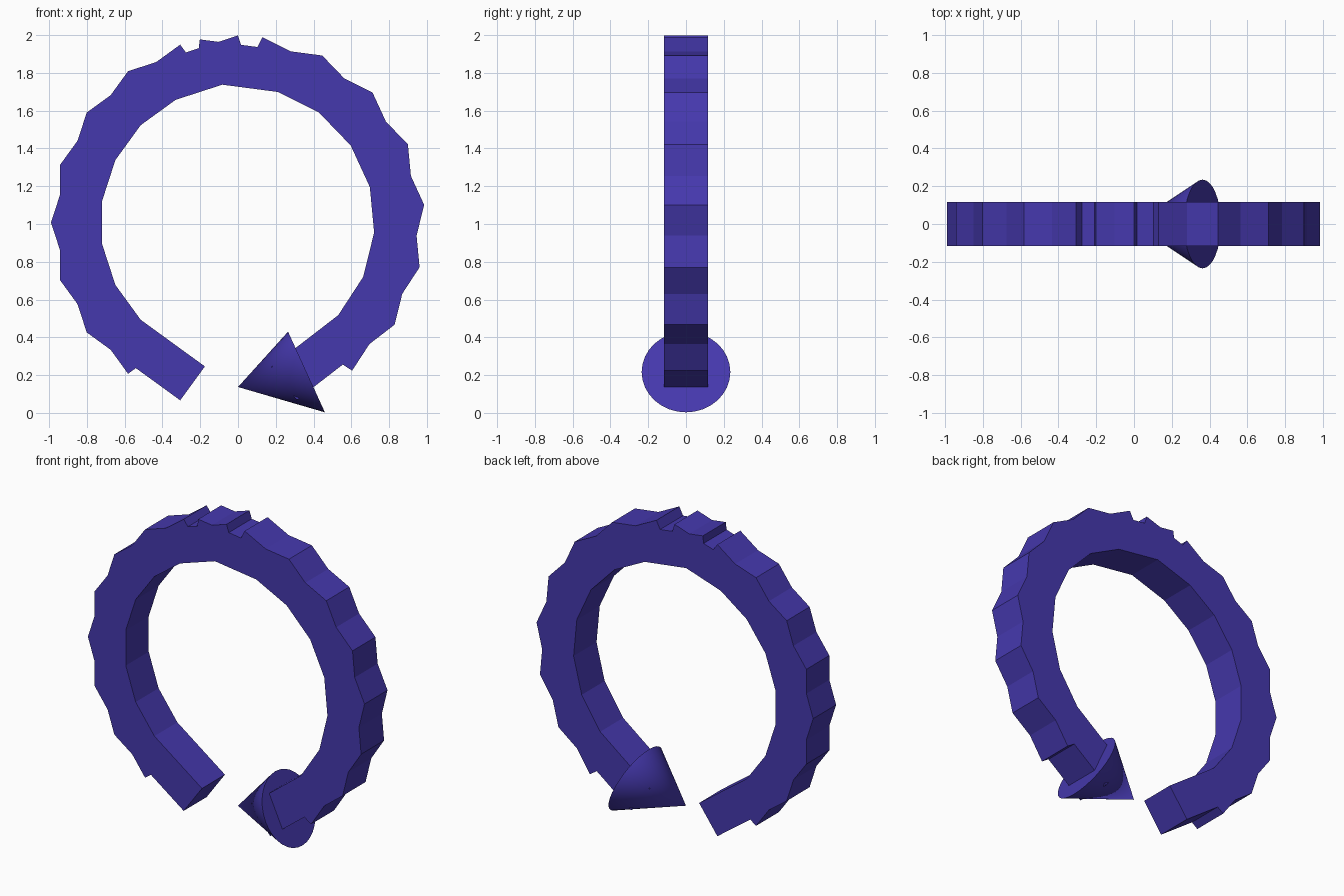
import bpy, bmesh
from math import sin, cos, tau, radians
from mathutils import Vector, Matrix

if "Cube" in bpy.data.objects:
    bpy.data.objects.remove(bpy.data.objects["Cube"])

mat = bpy.data.materials.new("indigo")
mat.diffuse_color = (0.06, 0.04, 0.42, 1)
mat.use_nodes = True
mat.node_tree.nodes["Principled BSDF"].inputs["Base Color"].default_value = mat.diffuse_color

CENTER = Vector((0, 0, 1.008))
R_CORNER = 0.99      # radius reached by the outer block corners
THICK = 0.222
DEPTH = 0.234


def finish(bm, name):
    bmesh.ops.recalc_face_normals(bm, faces=bm.faces[:])
    me = bpy.data.meshes.new(name)
    bm.to_mesh(me)
    bm.free()
    ob = bpy.data.objects.new(name, me)
    bpy.context.collection.objects.link(ob)
    me.materials.append(mat)
    return ob


def block_arc(name, start, step, count):
    """Overlapping tangent blocks, each spanning two angular steps."""
    bm = bmesh.new()
    half = radians(abs(step))
    outer = R_CORNER * cos(half)
    length = 2 * R_CORNER * sin(half)
    for i in range(count):
        a = radians(start + i * step)
        m = (Matrix.Translation(CENTER) @ Matrix.Rotation(-a, 4, 'Y')
             @ Matrix.Translation((outer - THICK / 2, 0, 0))
             @ Matrix.Diagonal((THICK, DEPTH, length, 1)))
        bmesh.ops.create_cube(bm, size=1, matrix=m)
    return finish(bm, name)


# Left and right halves of the ring
block_arc("ring_left", 234, -18, 8)
block_arc("ring_right", 82.5, -19.27, 8)

# Arrow head: slightly skewed cone
bm = bmesh.new()
top, bottom = Vector((0.265, 0, 0.43)), Vector((0.46, 0, 0.003))
mid, u = (top + bottom) / 2, (top - bottom) / 2
v = Vector((0, u.length, 0))
N = 32
rim = [bm.verts.new(mid + u * cos(tau * i / N) + v * sin(tau * i / N)) for i in range(N)]
tip = bm.verts.new((0, 0, 0.137))
for i in range(N):
    bm.faces.new((rim[i], rim[(i + 1) % N], tip)).smooth = True
base = bm.faces.new(rim)
for e in base.edges:
    e.smooth = False
finish(bm, "arrow_head")
